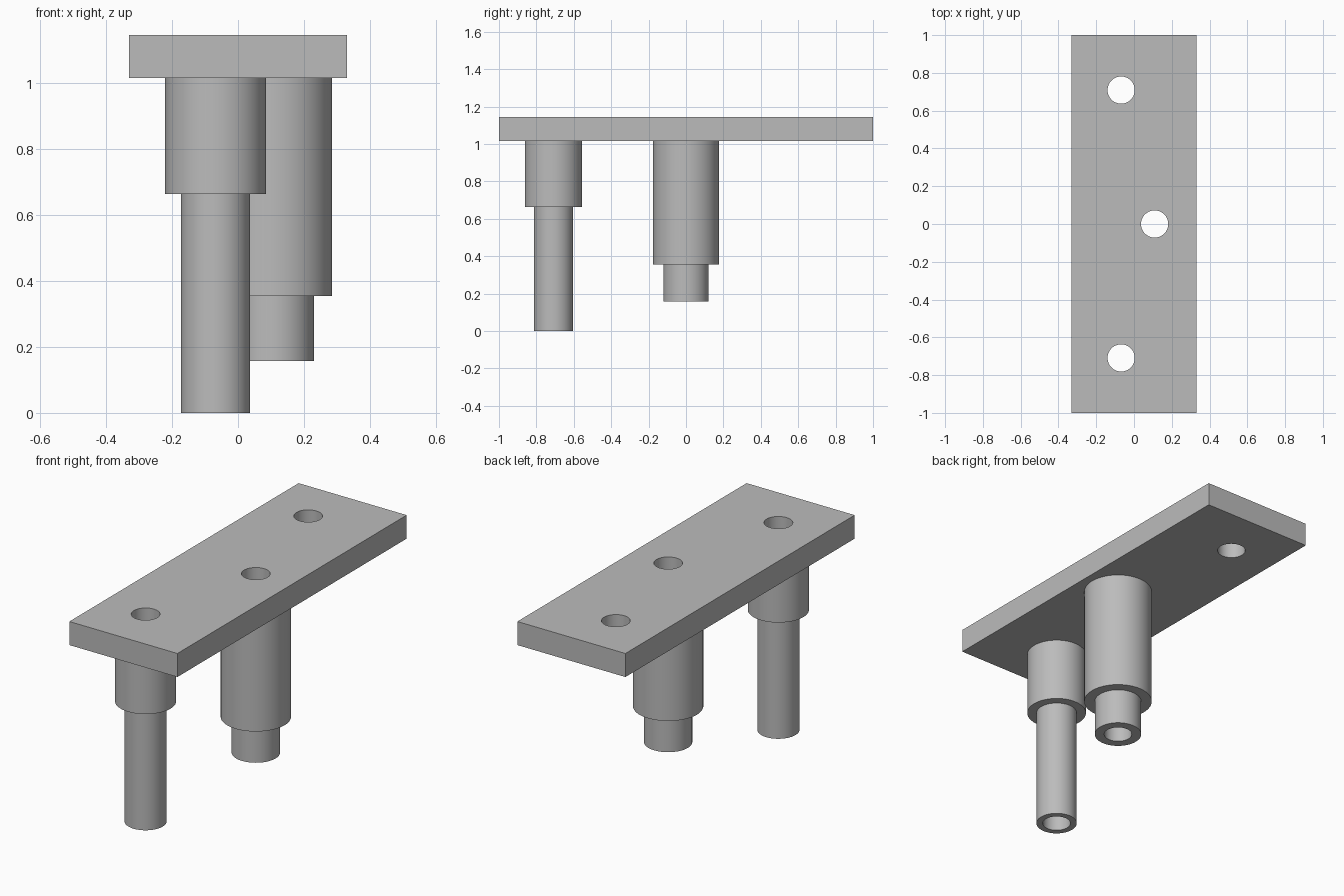
import bpy, bmesh
from math import radians, tau

cube = bpy.data.objects.get("Cube")
if cube:
    bpy.data.objects.remove(cube, do_unlink=True)

HOLE = 0.072
PLATE_BOTTOM, PLATE_TOP = 1.015, 1.145
SEGMENTS = 64

grey = bpy.data.materials.new("plain grey")
grey.use_nodes = True
colour = (0.5, 0.5, 0.5, 1)
grey.diffuse_color = colour
grey.node_tree.nodes["Principled BSDF"].inputs["Base Color"].default_value = colour


def smooth(obj):
    bpy.ops.object.select_all(action="DESELECT")
    obj.select_set(True)
    bpy.context.view_layer.objects.active = obj
    bpy.ops.object.shade_smooth_by_angle(angle=radians(30))


def lathe(name, x, y, profile):
    """Spin a (radius, height) profile around a vertical axis at x, y."""
    bm = bmesh.new()
    verts = [bm.verts.new((r, 0, z)) for r, z in profile]
    edges = [bm.edges.new(pair) for pair in zip(verts, verts[1:])]
    bmesh.ops.spin(bm, geom=verts + edges, cent=(0, 0, 0), axis=(0, 0, 1),
                   angle=tau, steps=SEGMENTS, use_duplicate=False)
    bmesh.ops.remove_doubles(bm, verts=bm.verts, dist=1e-5)
    bmesh.ops.recalc_face_normals(bm, faces=bm.faces)
    mesh = bpy.data.meshes.new(name)
    bm.to_mesh(mesh)
    bm.free()
    mesh.materials.append(grey)
    obj = bpy.data.objects.new(name, mesh)
    obj.location = (x, y, 0)
    bpy.context.collection.objects.link(obj)
    smooth(obj)
    return obj


def stepped_tube(name, x, y, collar_r, collar_z, pin_r, pin_z):
    """Wide collar under the plate, narrower pin below, bored through."""
    lathe(name, x, y, [(collar_r, PLATE_BOTTOM), (collar_r, collar_z),
                       (pin_r, collar_z), (pin_r, pin_z),
                       (HOLE, pin_z), (HOLE, PLATE_BOTTOM)])


# Flat mounting plate
bpy.ops.mesh.primitive_cube_add(size=1, location=(0, 0, (PLATE_BOTTOM + PLATE_TOP) / 2))
plate = bpy.context.object
plate.name = "mounting_plate"
plate.scale = (0.66, 2, PLATE_TOP - PLATE_BOTTOM)
bpy.ops.object.transform_apply(location=False, rotation=False, scale=True)
plate.data.materials.append(grey)

# Three round holes through the plate
for x, y in ((-0.068, -0.709), (0.109, 0), (-0.068, 0.709)):
    bpy.ops.mesh.primitive_cylinder_add(vertices=SEGMENTS, radius=HOLE, depth=0.5,
                                        location=(x, y, PLATE_TOP))
    cutter = bpy.context.object
    cutter.name = "hole_cutter"
    cutter.hide_render = True
    cutter.data.materials.append(grey)
    cut = plate.modifiers.new("hole", "BOOLEAN")
    cut.operation = "DIFFERENCE"
    cut.solver = "EXACT"
    cut.object = cutter
    bpy.context.view_layer.objects.active = plate
    bpy.ops.object.modifier_apply(modifier=cut.name)
    bpy.data.objects.remove(cutter, do_unlink=True)
smooth(plate)

# Hollow stepped pins hanging from the plate
stepped_tube("front_pin", -0.068, -0.709, 0.153, 0.664, 0.105, 0)
stepped_tube("middle_pin", 0.109, 0, 0.176, 0.355, 0.121, 0.157)
